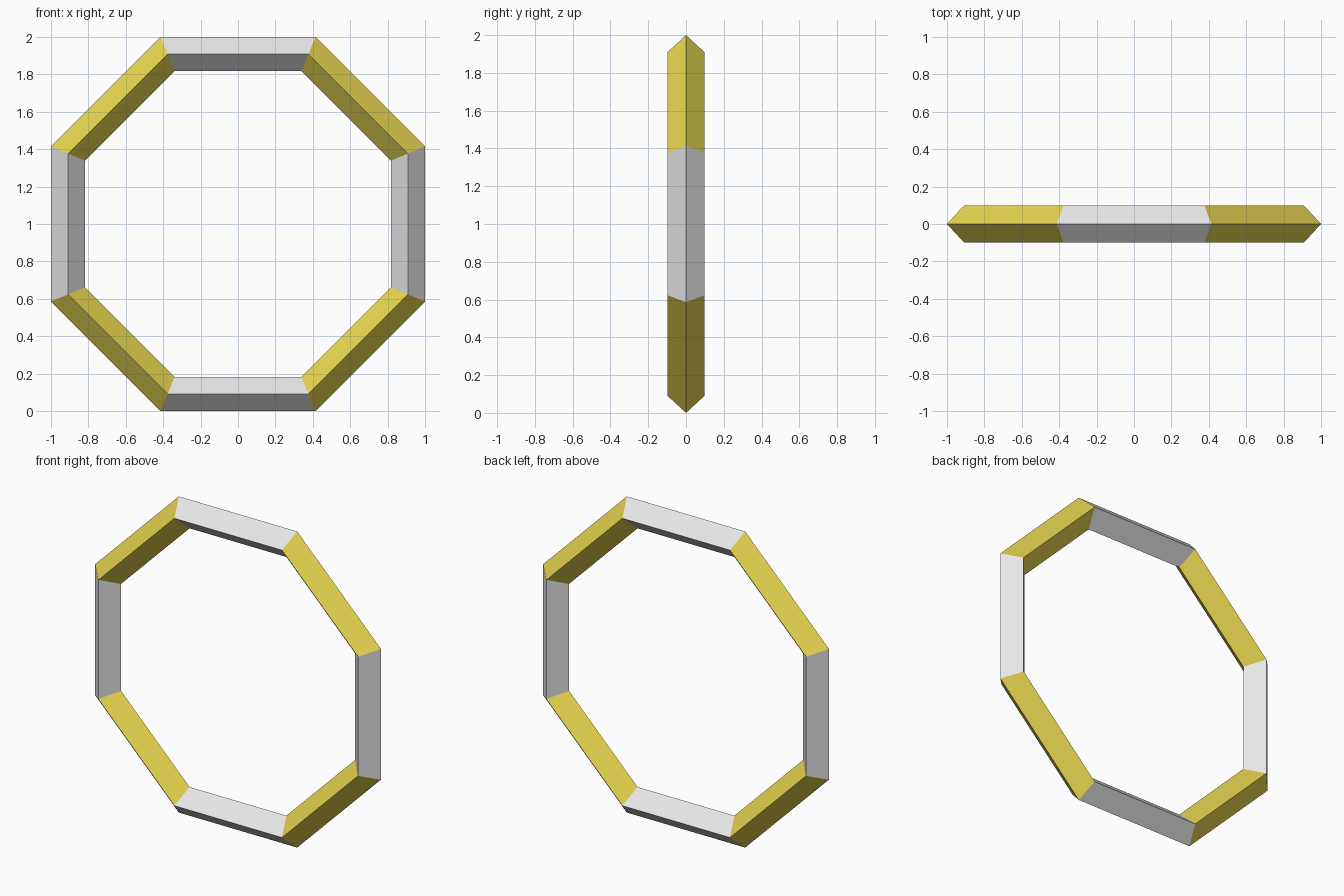
import bpy, bmesh, math

if "Cube" in bpy.data.objects:
    bpy.data.objects.remove(bpy.data.objects["Cube"])

def material(name, rgb):
    m = bpy.data.materials.new(name)
    m.diffuse_color = (*rgb, 1.0)
    m.use_nodes = True
    m.node_tree.nodes["Principled BSDF"].inputs["Base Color"].default_value = m.diffuse_color
    return m

SIDES = 8
MAJOR = 1 / (1.1 * math.cos(math.pi / SIDES))   # flat-to-flat width of 2
MINOR = MAJOR * 0.1

# Octagonal ring with a diamond cross-section, standing in the xz plane
bm = bmesh.new()
rings = []
for i in range(SIDES):
    a = math.pi / SIDES + i * 2 * math.pi / SIDES
    ring = []
    for k in range(4):
        b = k * math.pi / 2
        r = MAJOR + MINOR * math.cos(b)
        ring.append(bm.verts.new((r * math.cos(a), MINOR * math.sin(b), 1 + r * math.sin(a))))
    rings.append(ring)

# Alternate segments are yellow (diagonal) and pale grey (straight)
for i in range(SIDES):
    r0, r1 = rings[i], rings[(i + 1) % SIDES]
    for k in range(4):
        n = (k + 1) % 4
        f = bm.faces.new((r0[k], r0[n], r1[n], r1[k]))
        f.material_index = i % 2
bmesh.ops.recalc_face_normals(bm, faces=bm.faces)

mesh = bpy.data.meshes.new("octagon_ring")
bm.to_mesh(mesh)
bm.free()
# Segment 0 spans 22.5 to 67.5 degrees, so even segments are the diagonals
mesh.materials.append(material("yellow", (0.8, 0.67, 0.08)))
mesh.materials.append(material("pale grey", (0.8, 0.8, 0.8)))
bpy.context.collection.objects.link(bpy.data.objects.new("octagon_ring", mesh))
